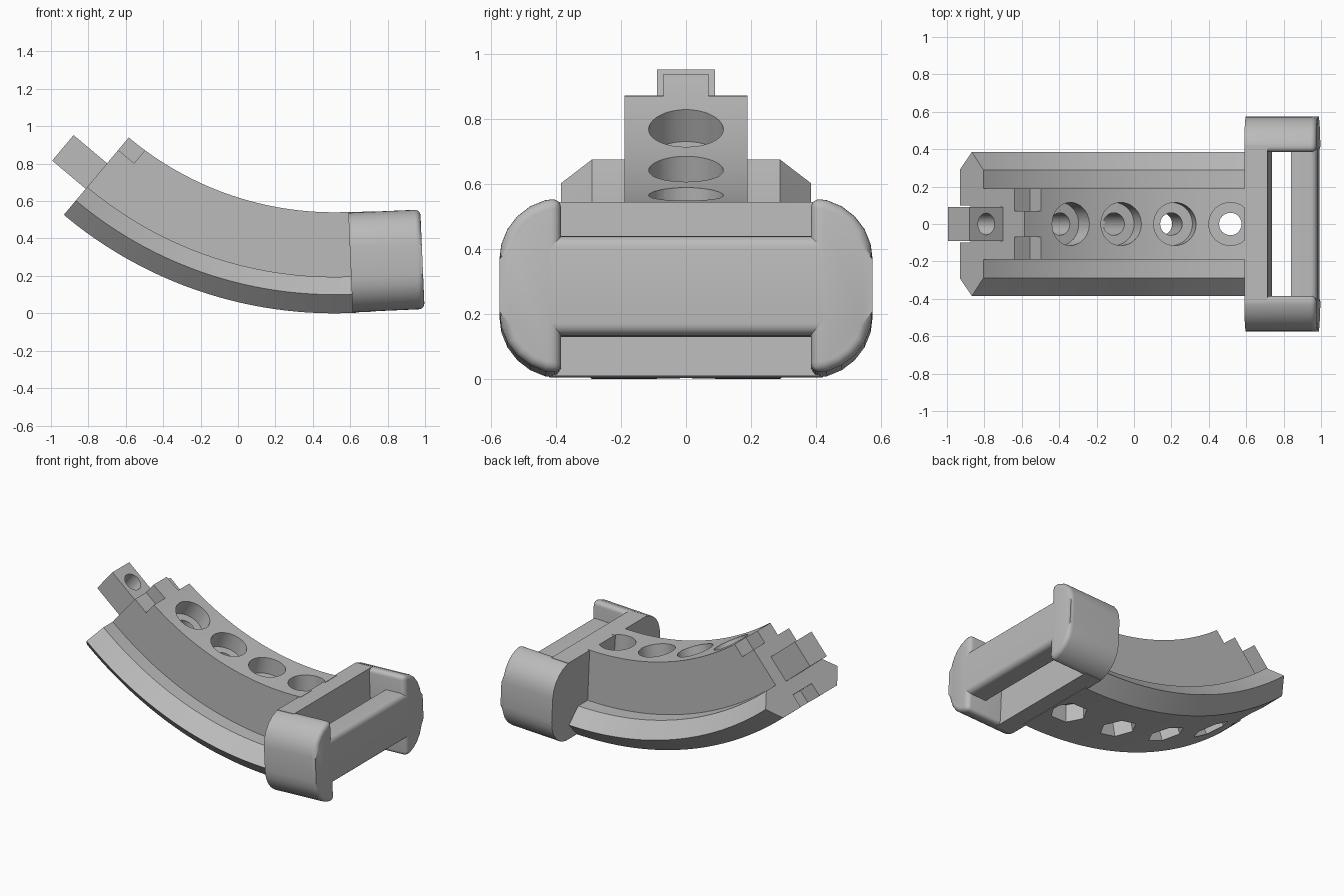
import bpy, bmesh
from math import radians, sin, cos, pi
from mathutils import Matrix, Vector

if "Cube" in bpy.data.objects:
    bpy.data.objects.remove(bpy.data.objects["Cube"])

grey = bpy.data.materials.new("plain grey")
grey.use_nodes = True
grey.diffuse_color = (0.5, 0.5, 0.5, 1)
grey.node_tree.nodes["Principled BSDF"].inputs["Base Color"].default_value = (0.5, 0.5, 0.5, 1)

# Arc centre and radii shared by all parts
CENTRE = Vector((0.515, 0, 2.25))
OUTER, INNER = 2.25, 1.71
MID = -(OUTER + INNER) / 2
END, START = 40, -2.5


def frame(deg):
    """Local frame on the arc: x runs along it, z points at the arc centre."""
    return Matrix.Translation(CENTRE) @ Matrix.Rotation(radians(deg), 4, 'Y')


def finish(name, bm, matrix=Matrix()):
    bmesh.ops.transform(bm, matrix=matrix, verts=bm.verts)
    bmesh.ops.recalc_face_normals(bm, faces=bm.faces)
    mesh = bpy.data.meshes.new(name)
    bm.to_mesh(mesh)
    bm.free()
    mesh.materials.append(grey)
    ob = bpy.data.objects.new(name, mesh)
    bpy.context.collection.objects.link(ob)
    return ob


def loft(rings):
    """Closed solid through matching rings of points."""
    bm = bmesh.new()
    loops = [[bm.verts.new(p) for p in ring] for ring in rings]
    for a, b in zip(loops, loops[1:]):
        for i in range(len(a)):
            j = (i + 1) % len(a)
            bm.faces.new((a[i], a[j], b[j], b[i]))
    bm.faces.new(loops[0])
    bm.faces.new(loops[-1])
    return bm


def box(x0, x1, y0, y1, z0, z1):
    section = [(y0, z0), (y1, z0), (y1, z1), (y0, z1)]
    return loft([[(x, y, z) for y, z in section] for x in (x0, x1)])


def prism(radius, sides, z0, z1, x=0):
    angles = [2 * pi * i / sides for i in range(sides)]
    return loft([[(x + radius * cos(a), radius * sin(a), z) for a in angles] for z in (z0, z1)])


def cut(ob, cutters):
    bpy.context.view_layer.objects.active = ob
    for cutter in cutters:
        mod = ob.modifiers.new("cut", 'BOOLEAN')
        mod.operation, mod.solver, mod.object = 'DIFFERENCE', 'EXACT', cutter
        bpy.ops.object.modifier_apply(modifier=mod.name)
        bpy.data.objects.remove(cutter)


def smooth(ob):
    bpy.ops.object.select_all(action='DESELECT')
    ob.select_set(True)
    bpy.context.view_layer.objects.active = ob
    bpy.ops.object.shade_smooth_by_angle(angle=radians(32))


# Curved body: narrow web on a wide keel with V-shaped sides
half = [(0.29, OUTER), (0.385, OUTER - 0.1), (0.29, OUTER - 0.195), (0.19, OUTER - 0.195), (0.19, INNER)]
section = half + [(-y, r) for y, r in reversed(half)]
steps = 48
rings = []
for i in range(steps + 1):
    m = frame(START - 0.5 + (END - START + 0.5) * i / steps)
    rings.append([m @ Vector((0, y, -r)) for y, r in section])
body = finish("curved_body", loft(rings))

# Bolt holes: round recess above, hexagonal recess below
cutters = []
for deg in (0, 10, 20, 30):
    m = frame(deg)
    cutters += [finish("recess", prism(0.115, 40, -INNER - 0.11, -INNER + 0.1), m),
                finish("bore", prism(0.06, 32, -OUTER - 0.1, -INNER + 0.1), m),
                finish("nut_recess", prism(0.115, 6, -OUTER - 0.1, -OUTER + 0.12), m)]

# Upper end steps beside the ridge, and the lower end notch
end = frame(END)
for s in (-1, 1):
    y0, y1 = sorted((s * 0.07, s * 0.3))
    cutters.append(finish("step", box(-0.1, 0.11, y0, y1, -INNER - 0.087, -INNER + 0.1), end))
cutters.append(finish("notch", box(-0.1, 0.11, -0.1, 0.1, -OUTER - 0.1, -OUTER + 0.09), end))
cut(body, cutters)
smooth(body)

# Coupling tenon with a pin hole
tenon = finish("tenon", box(-0.234, 0.01, -0.09, 0.09, -2.068, -1.89), end)
cut(tenon, [finish("pin_hole", prism(0.058, 32, -2.2, -1.8, x=-0.117), end)])
smooth(tenon)

# Bumper: back plate, rounded crossbar and two rounded end caps
base = frame(START)
LENGTH = 0.385
finish("bumper_plate", box(0, 0.125, -0.42, 0.42, MID - 0.268, MID + 0.268), base)

bm = box(0.245, LENGTH, -0.42, 0.42, MID - 0.153, MID + 0.153)
edges = [e for e in bm.edges if all(v.co.x > 0.3 for v in e.verts)
         and abs(e.verts[0].co.y - e.verts[1].co.y) > 0.1]
bmesh.ops.bevel(bm, geom=edges, offset=0.035, segments=5, profile=0.5, affect='EDGES')
smooth(finish("bumper_crossbar", bm, base))

R = 0.19
for side, s in (("left", 1), ("right", -1)):
    outline = []
    for sign in (-1, 1):
        arc = [(s * (0.385 + R * cos(a)), MID + sign * (0.08 + R * sin(a)))
               for a in (pi / 2 * k / 6 for k in range(7))]
        outline += arc[::sign]
    bm = loft([[(x, y, z) for y, z in outline] for x in (0, LENGTH)])
    rim = [e for e in bm.edges
           if all(v.co.x > 0.3 for v in e.verts)
           or (all(abs(v.co.y) < 0.386 for v in e.verts)
               and abs(e.verts[0].co.x - e.verts[1].co.x) > 0.1)]
    bmesh.ops.bevel(bm, geom=rim, offset=0.03, segments=5, profile=0.5, affect='EDGES')
    smooth(finish("bumper_cap_" + ("back" if s > 0 else "front"), bm, base))
